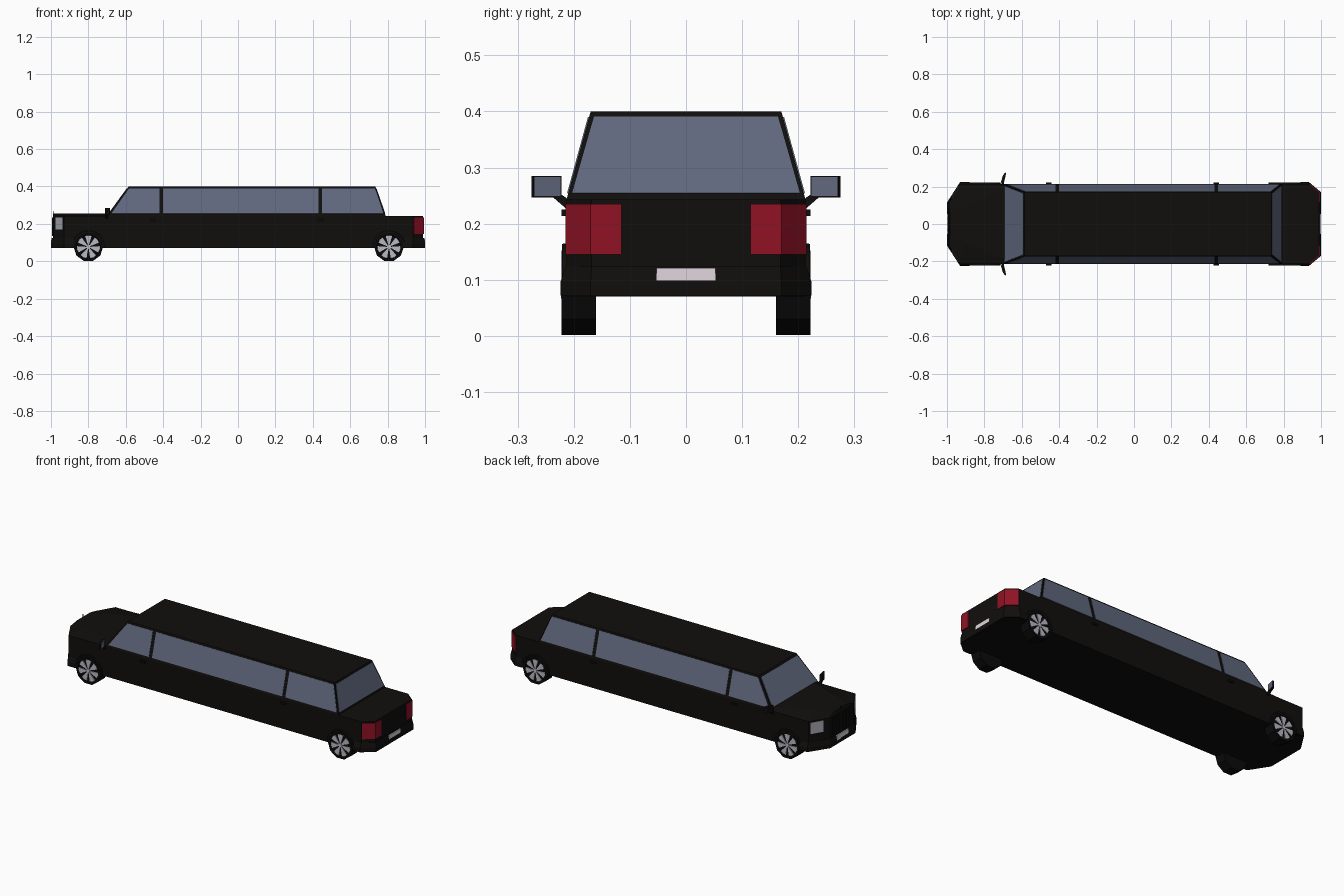
import bpy, bmesh, math
from mathutils import Vector

if "Cube" in bpy.data.objects:
    bpy.data.objects.remove(bpy.data.objects["Cube"])


def mat(name, *rgb):
    m = bpy.data.materials.new(name)
    m.diffuse_color = (*rgb, 1)
    m.use_nodes = True
    m.node_tree.nodes["Principled BSDF"].inputs["Base Color"].default_value = m.diffuse_color
    return m


BLACK = mat("black_paint", 0.005, 0.0045, 0.004)
RUBBER = mat("rubber", 0.003, 0.003, 0.003)
GLASS = mat("tinted_glass", 0.12, 0.14, 0.21)
RED = mat("red_lens", 0.28, 0.006, 0.018)
WHITE = mat("plate_white", 0.75, 0.68, 0.74)
SILVER = mat("silver", 0.48, 0.48, 0.55)
LAMP = mat("lamp_lens", 0.42, 0.42, 0.48)


def loft(name, rings, material):
    """Closed solid through rings that share a point count."""
    bm = bmesh.new()
    vs = [[bm.verts.new(p) for p in r] for r in rings]
    n = len(vs[0])
    for a, b in zip(vs, vs[1:]):
        for i in range(n):
            j = (i + 1) % n
            bm.faces.new((a[i], a[j], b[j], b[i]))
    bm.faces.new(vs[0])
    bm.faces.new(vs[-1])
    bmesh.ops.recalc_face_normals(bm, faces=bm.faces)
    me = bpy.data.meshes.new(name)
    bm.to_mesh(me)
    bm.free()
    me.materials.append(material)
    ob = bpy.data.objects.new(name, me)
    bpy.context.collection.objects.link(ob)
    return ob


def panel(name, pts, material, t=0.003):
    """Thin plate centred on a flat outline."""
    p = [Vector(q) for q in pts]
    n = (p[1] - p[0]).cross(p[2] - p[0]).normalized() * t
    return loft(name, [[q - n for q in p], [q + n for q in p]], material)


def box(name, x0, x1, y0, y1, z0, z1, material):
    c = [(x0, y0), (x1, y0), (x1, y1), (x0, y1)]
    return loft(name, [[(x, y, z) for x, y in c] for z in (z0, z1)], material)


def mirror(ob):
    m = ob.modifiers.new("mirror", 'MIRROR')
    m.use_axis = (False, True, False)
    m.mirror_object = None
    return ob


def sym(half, z):
    """Ring at height z from the +y half of a plan outline."""
    return [(x, y, z) for x, y in half] + [(x, -y, z) for x, y in reversed(half)]


# Lower body and bonnet
plan = [(-0.99, 0.112), (-0.93, 0.213), (0.935, 0.213), (0.99, 0.168)]
loft("body", [sym(plan, 0.07), sym(plan, 0.243)], BLACK)
loft("bonnet", [sym([(-0.99, 0.11), (-0.93, 0.208), (-0.66, 0.208)], 0.243),
                sym([(-0.985, 0.06), (-0.90, 0.10), (-0.66, 0.2)], 0.256)], BLACK)

# Bumpers
for nm, half, top in (
    ("front_bumper", [(-1.0, 0.115), (-0.93, 0.224), (-0.88, 0.224)],
     [(-0.993, 0.113), (-0.931, 0.214), (-0.88, 0.214)]),
    ("rear_bumper", [(0.89, 0.224), (0.935, 0.224), (1.0, 0.17)],
     [(0.89, 0.214), (0.935, 0.214), (0.994, 0.168)])):
    loft(nm, [sym(half, 0.072), sym(half, 0.096), sym(top, 0.125)], BLACK)

# Cabin: tapered greenhouse
Z0, Z1 = 0.243, 0.40
loft("cabin", [sym([(-0.70, 0.213), (0.79, 0.213)], Z0),
               sym([(-0.585, 0.17), (0.735, 0.17)], Z1)], BLACK)


def side(x, z):
    return (x, 0.213 - 0.043 * (z - Z0) / (Z1 - Z0), z)


def screen(xb, xt, y, z):
    return (xb + (xt - xb) * (z - Z0) / (Z1 - Z0), y, z)


# Windows
zb, zt = 0.254, 0.39
for nm, a, b, c, d in (("front", -0.678, -0.42, -0.42, -0.582),
                       ("middle", -0.40, 0.43, 0.43, -0.40),
                       ("rear", 0.45, 0.778, 0.732, 0.45)):
    mirror(panel(nm + "_side_window", [side(a, zb), side(b, zb), side(c, zt), side(d, zt)], GLASS, 0.002))
for nm, xb, xt in (("windscreen", -0.70, -0.585), ("rear_window", 0.79, 0.735)):
    panel(nm, [screen(xb, xt, -0.203, zb), screen(xb, xt, 0.203, zb),
               screen(xb, xt, 0.164, zt), screen(xb, xt, -0.164, zt)], GLASS, 0.002)

# Tail lamps wrap the rear corners
tail = [(0.99, 0.115), (0.99, 0.168), (0.937, 0.2115), (0.941, 0.2145), (0.994, 0.17), (0.994, 0.115)]
mirror(loft("tail_lamp", [[(x, y, z) for x, y in tail] for z in (0.145, 0.235)], RED))


# Head lamps on the front chamfers
def chamfer(t, z):
    return (-0.99 + 0.06 * t, 0.112 + 0.101 * t, z)


mirror(panel("head_lamp", [chamfer(0.27, 0.17), chamfer(0.9, 0.17),
                           chamfer(0.9, 0.235), chamfer(0.27, 0.235)], LAMP, 0.002))

# Number plates, grille and bonnet mast
box("rear_plate", 0.985, 0.9995, -0.053, 0.053, 0.09, 0.121, WHITE)
box("front_plate", -1.0, -0.985, -0.053, 0.053, 0.092, 0.121, WHITE)
for i in range(6):
    y = -0.075 + 0.03 * i
    box("grille_bar", -0.994, -0.98, y - 0.005, y + 0.005, 0.135, 0.235, BLACK)
box("bonnet_mast", -0.989, -0.987, -0.001, 0.001, 0.24, 0.27, BLACK)

# Door handles
for x in (-0.455, 0.44):
    mirror(box("door_handle", x - 0.015, x + 0.015, 0.21, 0.222, 0.214, 0.225, BLACK))

# Door mirrors
mirror(loft("mirror_housing", [[(-0.712, 0.222, z), (-0.70, 0.262, z), (-0.688, 0.275, z),
                                (-0.684, 0.272, z), (-0.696, 0.222, z)] for z in (0.247, 0.285)], BLACK))
mirror(panel("mirror_glass", [(-0.696, 0.224, 0.249), (-0.685, 0.27, 0.249),
                              (-0.685, 0.27, 0.283), (-0.696, 0.224, 0.283)], GLASS, 0.0015))
mirror(loft("mirror_arm", [[(x, 0.205, 0.24), (x, 0.215, 0.228), (x, 0.238, 0.248), (x, 0.222, 0.252)]
                           for x in (-0.708, -0.696)], BLACK))


# Wheels with wedge spokes, and arch trims
def disc(cx, r, y, n):
    return [(cx + r * math.sin(2 * math.pi * (i + 0.5) / n), y,
             0.077 + r * math.cos(2 * math.pi * (i + 0.5) / n)) for i in range(n)]


def polar(cx, r, a, y):
    return (cx + r * math.cos(a), y, 0.077 + r * math.sin(a))


for cx, nm in ((-0.80, "front"), (0.807, "rear")):
    mirror(loft(nm + "_tyre", [disc(cx, r, y, 10) for r, y in
                               ((0.079, 0.16), (0.079, 0.222), (0.066, 0.222), (0.063, 0.217))], RUBBER))
    mirror(loft(nm + "_hub", [disc(cx, 0.011, 0.21, 10), disc(cx, 0.011, 0.2225, 10)], SILVER))
    for i in range(7):
        a = 2 * math.pi * i / 7 + math.pi / 2
        pts = [polar(cx, r, a + d, 0.2185) for r, d in
               ((0.008, -0.25), (0.061, -0.29), (0.063, 0), (0.061, 0.29), (0.008, 0.25))]
        mirror(panel(nm + "_spoke", pts, SILVER, 0.002))
    arch = [[polar(cx, r, math.pi * i / 8, y) for r, y in
             ((0.078, 0.2), (0.078, 0.221), (0.087, 0.221), (0.09, 0.2))] for i in range(9)]
    mirror(loft(nm + "_arch", arch, BLACK))
